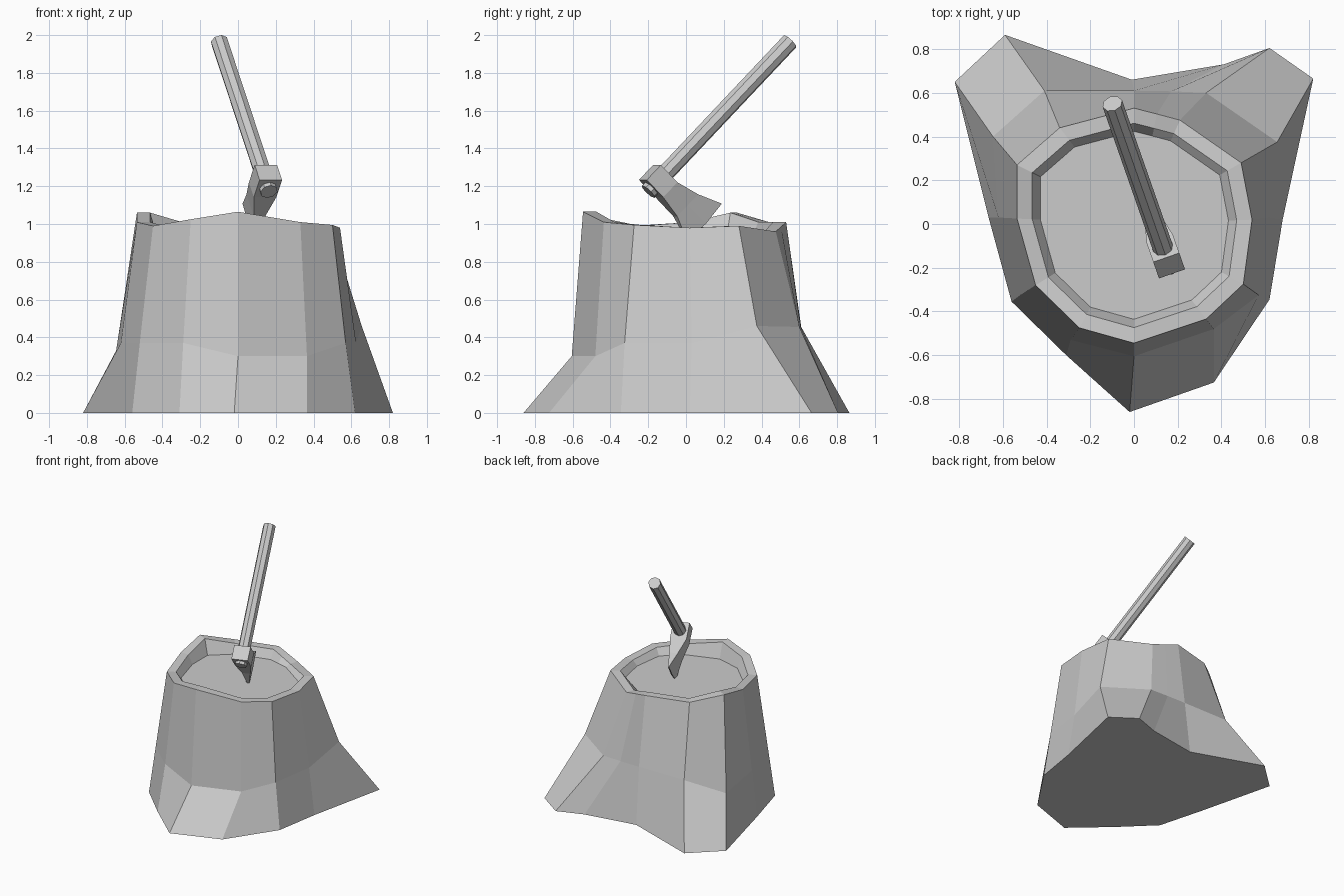
import bpy, bmesh
from math import radians, cos, sin, pi
from mathutils import Matrix, Vector

if "Cube" in bpy.data.objects:
    bpy.data.objects.remove(bpy.data.objects["Cube"])


def make_object(name, bm, matrix=Matrix()):
    bmesh.ops.recalc_face_normals(bm, faces=bm.faces)
    bm.transform(matrix)
    mesh = bpy.data.meshes.new(name)
    bm.to_mesh(mesh)
    bm.free()
    obj = bpy.data.objects.new(name, mesh)
    bpy.context.collection.objects.link(obj)
    return obj


def loft(rings, cap=True):
    """Join equal-length closed rings of points with quads and cap the ends."""
    bm = bmesh.new()
    vs = [[bm.verts.new(p) for p in ring] for ring in rings]
    n = len(vs[0])
    for a, b in zip(vs, vs[1:]):
        for i in range(n):
            j = (i + 1) % n
            bm.faces.new((a[i], a[j], b[j], b[i]))
    if cap:
        bm.faces.new(vs[0])
        bm.faces.new(vs[-1])
    return bm


# Tree stump: columns of (ground xy, root flare xyz, rim xyz), going round from the front
COLUMNS = [
    ((-.02, -.86), (0, -.605, .30), (0, -.545, 1.065)),
    ((.365, -.725), (.365, -.48, .30), (.33, -.435, 1.01)),
    ((.62, -.345), (.57, -.325, .37), (.50, -.275, .995)),
    ((.68, .02), (.625, .03, .37), (.54, .02, .98)),
    ((.82, .665), (.655, .375, .46), (.49, .28, .99)),
    ((.62, .805), (.33, .60, .455), (.21, .475, .96)),
    ((.41, .73), (.17, .607, .455), (.105, .503, .985)),
    ((-.01, .66), (0, .61, .455), (0, .53, 1.01)),
    ((-.59, .865), (-.41, .61, .455), (-.34, .44, 1.01)),
    ((-.82, .65), (-.645, .40, .33), (-.535, .27, 1.06)),
    ((-.665, .03), (-.62, .03, .37), (-.535, .025, 1.01)),
    ((-.56, -.355), (-.52, -.325, .37), (-.45, -.28, .99)),
    ((-.31, -.60), (-.29, -.53, .37), (-.25, -.475, 1.025)),
]
FLOOR = 0.94
rim = [c[2] for c in COLUMNS]
ground = [(*c[0], 0) for c in COLUMNS]
flare = [c[1] for c in COLUMNS]
lip = [(x * .87, y * .87, z) for x, y, z in rim]
well = [(x * .80, y * .80, FLOOR) for x, y, z in rim]
make_object("stump", loft([ground, flare, rim, lip, well]))

# Axe frame: local x = side, y = towards cutting edge, z = along handle
axe = (Matrix.Translation((.143, -.14, 1.235))
       @ Matrix.Rotation(radians(19.3), 4, 'Z')
       @ Matrix.Rotation(radians(-45), 4, 'X'))

# Handle: eight-sided rod poking just below the head
handle = loft([[(.047 * cos(i * pi / 4), .047 * sin(i * pi / 4), z) for i in range(8)]
               for z in (-.09, 1.035)])
make_object("axe_handle", handle, axe)

# Axe head: cross-sections (y, half width, low z, high z) from poll to edge
SECTIONS = [(-.065, .063, -.067, .045), (.065, .063, -.067, .045),
            (.20, .032, -.075, .09), (.336, .004, -.12, .156)]
head = loft([[(-w, y, lo), (w, y, lo), (w, y + .012 * (y > .3), (lo + hi) / 2),
              (w, y, hi), (-w, y, hi), (-w, y + .012 * (y > .3), (lo + hi) / 2)]
             for y, w, lo, hi in SECTIONS])
make_object("axe_head", head, axe)
